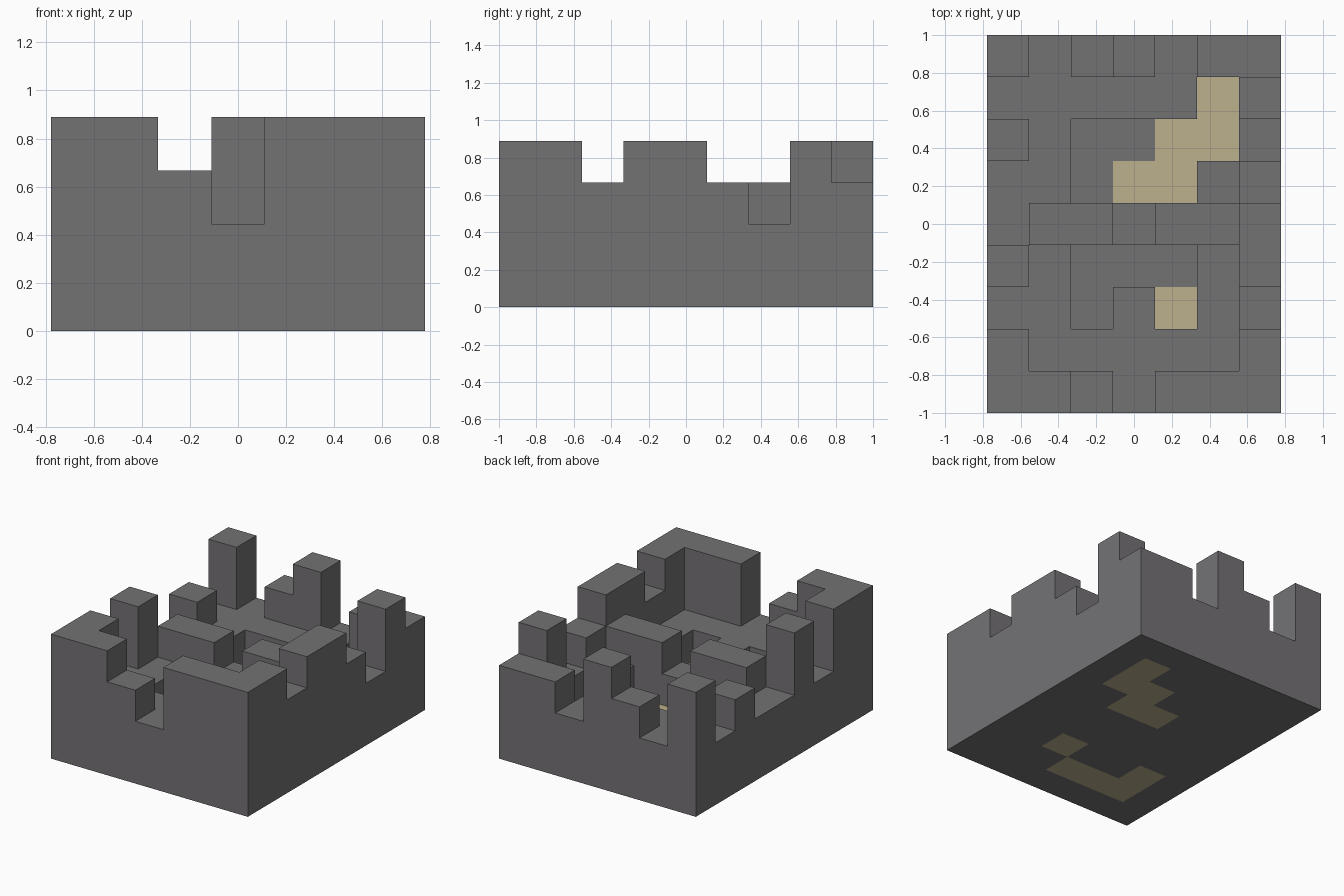
import bpy
import bmesh
from mathutils import Vector

cube = bpy.data.objects.get("Cube")
if cube:
    bpy.data.objects.remove(cube, do_unlink=True)

CELL = 2 / 9

# Block heights of the ruin, one string per row, back row first, -x to +x
HEIGHTS = [
    "4234233",
    "2222214",
    "3211112",
    "2211123",
    "2332334",
    "4211124",
    "2212123",
    "4222224",
    "4432444",
][::-1]

# Ground layer plan: s marks sand, dots are stone
GROUND = [
    ".......",
    ".....s.",
    "....ss.",
    "...ss..",
    ".......",
    ".......",
    ".s..s..",
    ".sss...",
    ".......",
][::-1]

ROWS, COLS = len(HEIGHTS), len(HEIGHTS[0])
AXES = [Vector((1, 0, 0)), Vector((0, 1, 0)), Vector((0, 0, 1))]


def make_material(name, rgb):
    mat = bpy.data.materials.new(name)
    mat.use_nodes = True
    color = (*rgb, 1.0)
    mat.diffuse_color = color
    node = next(n for n in mat.node_tree.nodes if n.type == "BSDF_PRINCIPLED")
    node.inputs["Base Color"].default_value = color
    return mat


def filled(cell):
    col, row, level = (int(v) for v in cell)
    return 0 <= col < COLS and 0 <= row < ROWS and 0 <= level < int(HEIGHTS[row][col])


def is_sand(cell):
    col, row, level = (int(v) for v in cell)
    return level == 0 and GROUND[row][col] == "s"


def build_blocks(name, mat, keep):
    """Outer skin of all blocks chosen by the keep rule."""
    bm = bmesh.new()
    origin = Vector((COLS / 2, ROWS / 2, 0))
    cells = [Vector((c, r, k)) for r in range(ROWS) for c in range(COLS)
             for k in range(int(HEIGHTS[r][c]))]
    for cell in filter(keep, cells):
        for i, axis in enumerate(AXES):
            u, v = AXES[(i + 1) % 3], AXES[(i + 2) % 3]
            for side in (0, 1):
                if filled(cell + axis * (2 * side - 1)):
                    continue
                base = cell + axis * side - origin
                quad = [base, base + u, base + u + v, base + v]
                if not side:
                    quad.reverse()
                bm.faces.new([bm.verts.new(p * CELL) for p in quad])
    bmesh.ops.remove_doubles(bm, verts=bm.verts, dist=CELL / 100)
    mesh = bpy.data.meshes.new(name)
    bm.to_mesh(mesh)
    bm.free()
    mesh.materials.append(mat)
    obj = bpy.data.objects.new(name, mesh)
    bpy.context.collection.objects.link(obj)
    return obj


stone = make_material("grey stone", (0.174, 0.168, 0.175))
sand = make_material("pale sand", (0.503, 0.434, 0.266))

# Ruined walls and floor, then the sand patches in the ground layer
build_blocks("stone_ruin", stone, lambda cell: not is_sand(cell))
build_blocks("sand_patches", sand, is_sand)
